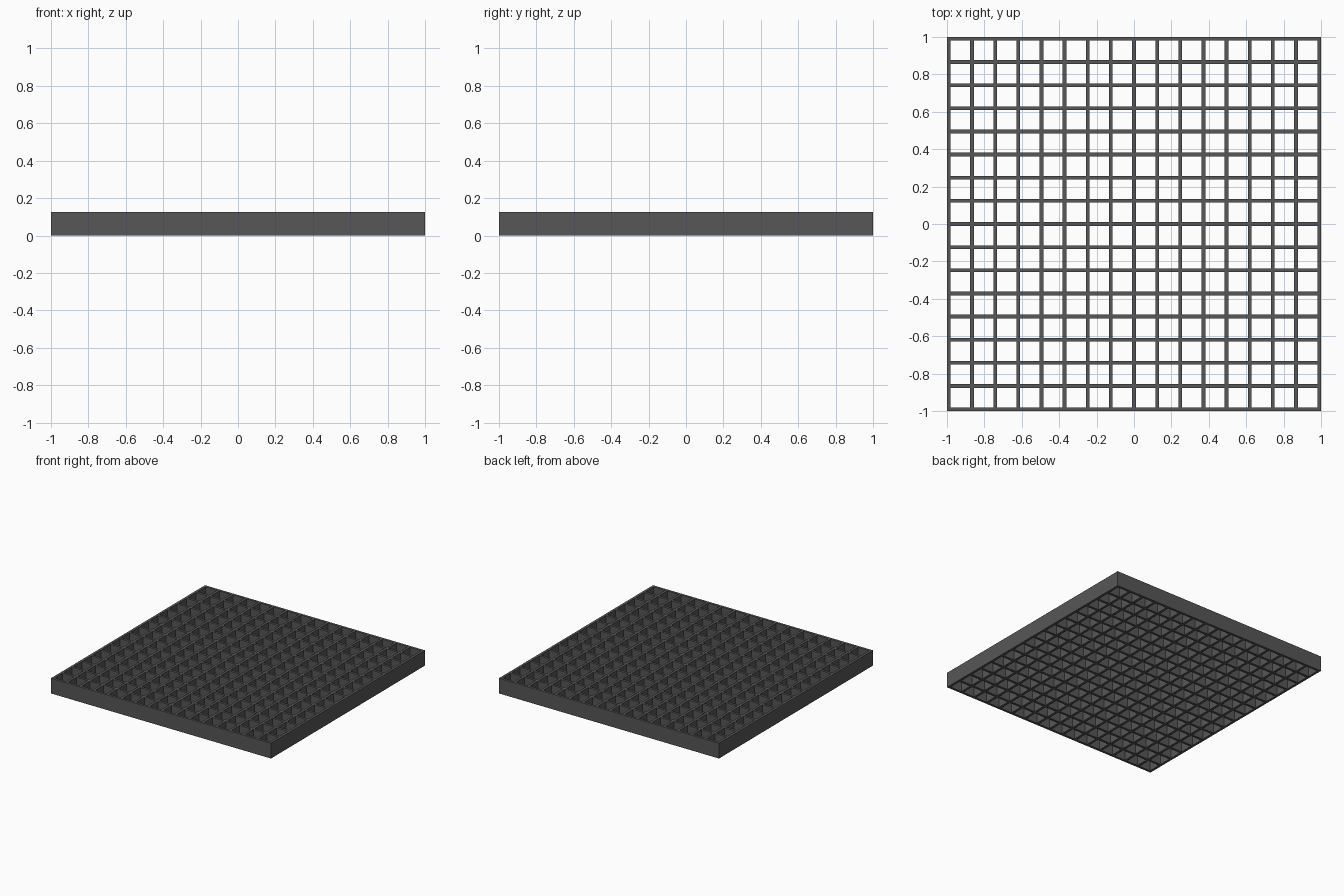
import bpy, bmesh

if "Cube" in bpy.data.objects:
    bpy.data.objects.remove(bpy.data.objects["Cube"])

CELLS = 16        # openings along each side
BAR = 0.02        # bar thickness
HEIGHT = 0.125
PITCH = (2 - BAR) / CELLS

dark_grey = bpy.data.materials.new("dark_grey")
dark_grey.diffuse_color = (0.095, 0.095, 0.095, 1)
dark_grey.use_nodes = True
dark_grey.node_tree.nodes["Principled BSDF"].inputs["Base Color"].default_value = dark_grey.diffuse_color

# Both edges of every bar, used along x and y
edges = []
for i in range(CELLS + 1):
    edges += [-1 + i * PITCH, -1 + i * PITCH + BAR]

# Flat lattice plan: fill every patch except the square openings
bm = bmesh.new()
n = len(edges)
verts = [[bm.verts.new((x, y, 0)) for y in edges] for x in edges]
for i in range(n - 1):
    for j in range(n - 1):
        if i % 2 == 0 or j % 2 == 0:
            bm.faces.new((verts[i][j], verts[i + 1][j],
                          verts[i + 1][j + 1], verts[i][j + 1]))

# Raise the plan into crossing bars
raised = bmesh.ops.extrude_face_region(bm, geom=bm.faces[:], use_keep_orig=True)
top = [g for g in raised["geom"] if isinstance(g, bmesh.types.BMVert)]
bmesh.ops.translate(bm, verts=top, vec=(0, 0, HEIGHT))
bmesh.ops.recalc_face_normals(bm, faces=bm.faces[:])

mesh = bpy.data.meshes.new("grating")
bm.to_mesh(mesh)
bm.free()
mesh.materials.append(dark_grey)
grating = bpy.data.objects.new("grating", mesh)
bpy.context.collection.objects.link(grating)
